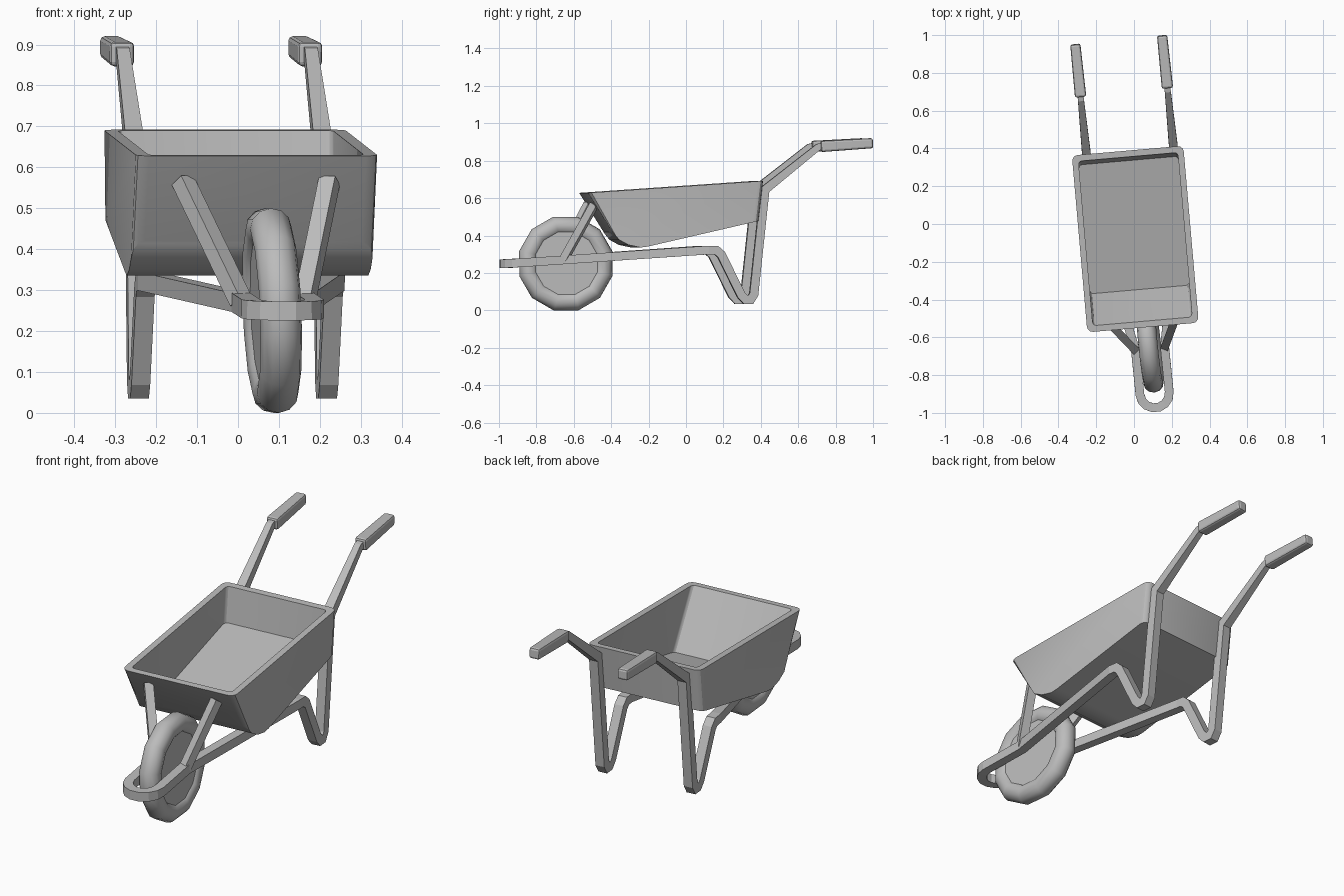
import bpy, bmesh, math
from mathutils import Vector, Matrix

cube = bpy.data.objects.get("Cube")
if cube:
    bpy.data.objects.remove(cube, do_unlink=True)

# One plain grey for the whole model
grey = bpy.data.materials.new("plain grey")
grey.use_nodes = True
grey.diffuse_color = (0.5, 0.5, 0.5, 1)
bsdf = next(n for n in grey.node_tree.nodes if n.type == 'BSDF_PRINCIPLED')
bsdf.inputs["Base Color"].default_value = grey.diffuse_color

# Frame and tray each sit at their own small turn about z
FRAME = Matrix.Translation((0.018, 0, 0)) @ Matrix.Rotation(math.radians(5.8), 4, 'Z')
TRAY = Matrix.Rotation(math.radians(5.0), 4, 'Z')


def finish(name, bm, matrix=Matrix(), smooth=None):
    """Turn a bmesh into a named object, optionally smoothed by angle."""
    bmesh.ops.recalc_face_normals(bm, faces=bm.faces)
    mesh = bpy.data.meshes.new(name)
    bm.to_mesh(mesh)
    bm.free()
    mesh.transform(matrix)
    mesh.materials.append(grey)
    obj = bpy.data.objects.new(name, mesh)
    bpy.context.collection.objects.link(obj)
    bpy.ops.object.select_all(action='DESELECT')
    obj.select_set(True)
    bpy.context.view_layer.objects.active = obj
    if smooth:
        bpy.ops.object.shade_smooth_by_angle(angle=math.radians(smooth))
    return obj


def bar(name, points, sizes, matrix=Matrix()):
    """Sweep a rectangular section along a path with mitred corners."""
    bm = bmesh.new()
    pts = [Vector(p) for p in points]
    rings = []
    for i, p in enumerate(pts):
        a = (p - pts[i - 1]).normalized() if i else None
        b = (pts[i + 1] - p).normalized() if i < len(pts) - 1 else None
        a, b = a or b, b or a
        t = (a + b).normalized()
        side = Vector((0, 0, 1)).cross(t).normalized()
        up = t.cross(side)
        n = (b - a).normalized()
        w, h = sizes[i]
        ring = []
        for sx, sy in ((-1, -1), (1, -1), (1, 1), (-1, 1)):
            off = side * sx * w + up * sy * h
            off += n * off.dot(n) * (1 / t.dot(a) - 1)
            ring.append(bm.verts.new(p + off))
        rings.append(ring)
    for r, s in zip(rings, rings[1:]):
        for k in range(4):
            bm.faces.new((r[k], r[(k + 1) % 4], s[(k + 1) % 4], s[k]))
    bm.faces.new(rings[0])
    bm.faces.new(rings[-1])
    return finish(name, bm, matrix)


def prism(profile, half, corner):
    """Extrude a side profile across x and round the upright corners."""
    bm = bmesh.new()
    ends = [[bm.verts.new((s * half, y, z)) for y, z in profile] for s in (-1, 1)]
    count = len(profile)
    for e in ends:
        bm.faces.new(e)
    for k in range(count):
        j = (k + 1) % count
        bm.faces.new((ends[0][k], ends[0][j], ends[1][j], ends[1][k]))
    bmesh.ops.recalc_face_normals(bm, faces=bm.faces)
    upright = [bm.edges.get((e[k], e[k + 1])) for e in ends for k in (0, count - 2)]
    bmesh.ops.bevel(bm, geom=upright, offset=corner, segments=3,
                    profile=0.5, affect='EDGES')
    return bm


# Tray: solid hull with the hollow cut out; profiles run front rim, floor, rear rim
hull = [(-0.55, 0.628), (-0.42, 0.42), (-0.385, 0.377), (-0.335, 0.35),
        (-0.27, 0.336), (-0.23, 0.341), (0.365, 0.478), (0.39, 0.692)]
hollow = [(-0.605, 0.77), (-0.348, 0.36), (0.337, 0.515), (0.366, 0.77)]
tray = finish("tray", prism(hull, 0.296, 0.03), TRAY)
cutter = finish("tray_hollow_cutter", prism(hollow, 0.264, 0.018), TRAY)
cutter.hide_render = True
cut = tray.modifiers.new("hollow", 'BOOLEAN')
cut.object = cutter
cut.operation = 'DIFFERENCE'
cut.solver = 'EXACT'
bpy.ops.object.select_all(action='DESELECT')
tray.select_set(True)
bpy.context.view_layer.objects.active = tray
bpy.ops.object.modifier_apply(modifier=cut.name)
bpy.data.objects.remove(cutter, do_unlink=True)
bpy.ops.object.shade_smooth_by_angle(angle=math.radians(30))

# Frame: one bent bar from handle to leg, rail, front hoop and back again
SPREAD, HOOP = 0.231, 0.078
side_path = [(0.72, 0.88), (0.685, 0.872), (0.40, 0.645), (0.34, 0.085),
             (0.323, 0.058), (0.295, 0.058), (0.272, 0.082), (0.165, 0.298),
             (0.14, 0.32), (0.10, 0.322)]
half_path = [(-SPREAD, y, z) for y, z in side_path]
half_path.append((-HOOP, -0.66, 0.27))
for i in range(4):
    a = math.radians(90 * i / 3.5)
    y = -0.90 - HOOP * math.sin(a)
    half_path.append((-HOOP * math.cos(a), y, 0.322 + (y - 0.10) * 0.068))
sizes = [(0.016, 0.018)] * 2 + [(0.023, 0.023)] * (len(half_path) - 2)
bar("frame", half_path + [(-x, y, z) for x, y, z in reversed(half_path)],
    sizes + sizes[::-1], FRAME)

for label, s in (("right", -1), ("left", 1)):
    # Grips: bevelled bars on the handle ends
    grip = bar(label + "_grip",
               [(s * SPREAD, 0.70, 0.876), (s * SPREAD, 0.98, 0.894)],
               [(0.03, 0.03), (0.027, 0.027)], FRAME)
    bm = bmesh.new()
    bm.from_mesh(grip.data)
    bmesh.ops.bevel(bm, geom=bm.edges[:], offset=0.011, segments=2,
                    profile=0.5, affect='EDGES')
    bm.to_mesh(grip.data)
    bm.free()
    # Struts: from the tray front down to the hoop
    top = TRAY @ Vector((s * 0.18, -0.507, 0.568))
    foot = FRAME @ Vector((s * HOOP, -0.665, 0.272))
    bar(label + "_strut", [top, foot], [(0.021, 0.02)] * 2)

# Wheel: twelve-sided tyre around a flat disc, leaning slightly
AXLE = (FRAME @ Matrix.Translation((0, -0.646, 0.25))
        @ Matrix.Rotation(math.radians(-2.4), 4, 'Y'))
SIDES, TUBE = 12, 0.051
bm = bmesh.new()
rings = []
for i in range(SIDES):
    turn = Matrix.Rotation(2 * math.pi * (i + 0.5) / SIDES, 4, 'X')
    ring = []
    for k in range(SIDES):
        a = 2 * math.pi * k / SIDES
        ring.append(bm.verts.new(
            turn @ Vector((TUBE * math.sin(a), 0, 0.208 + TUBE * math.cos(a)))))
    rings.append(ring)
for i in range(SIDES):
    r, q = rings[i], rings[(i + 1) % SIDES]
    for k in range(SIDES):
        j = (k + 1) % SIDES
        bm.faces.new((r[k], r[j], q[j], q[k]))
finish("tyre", bm, AXLE, 40)

bm = bmesh.new()
bmesh.ops.create_cone(bm, cap_ends=True, segments=SIDES, radius1=0.178,
                      radius2=0.178, depth=0.07)
bm.transform(Matrix.Rotation(math.pi / 2, 4, 'Y')
             @ Matrix.Rotation(math.pi / SIDES, 4, 'Z'))
finish("wheel_disc", bm, AXLE)
